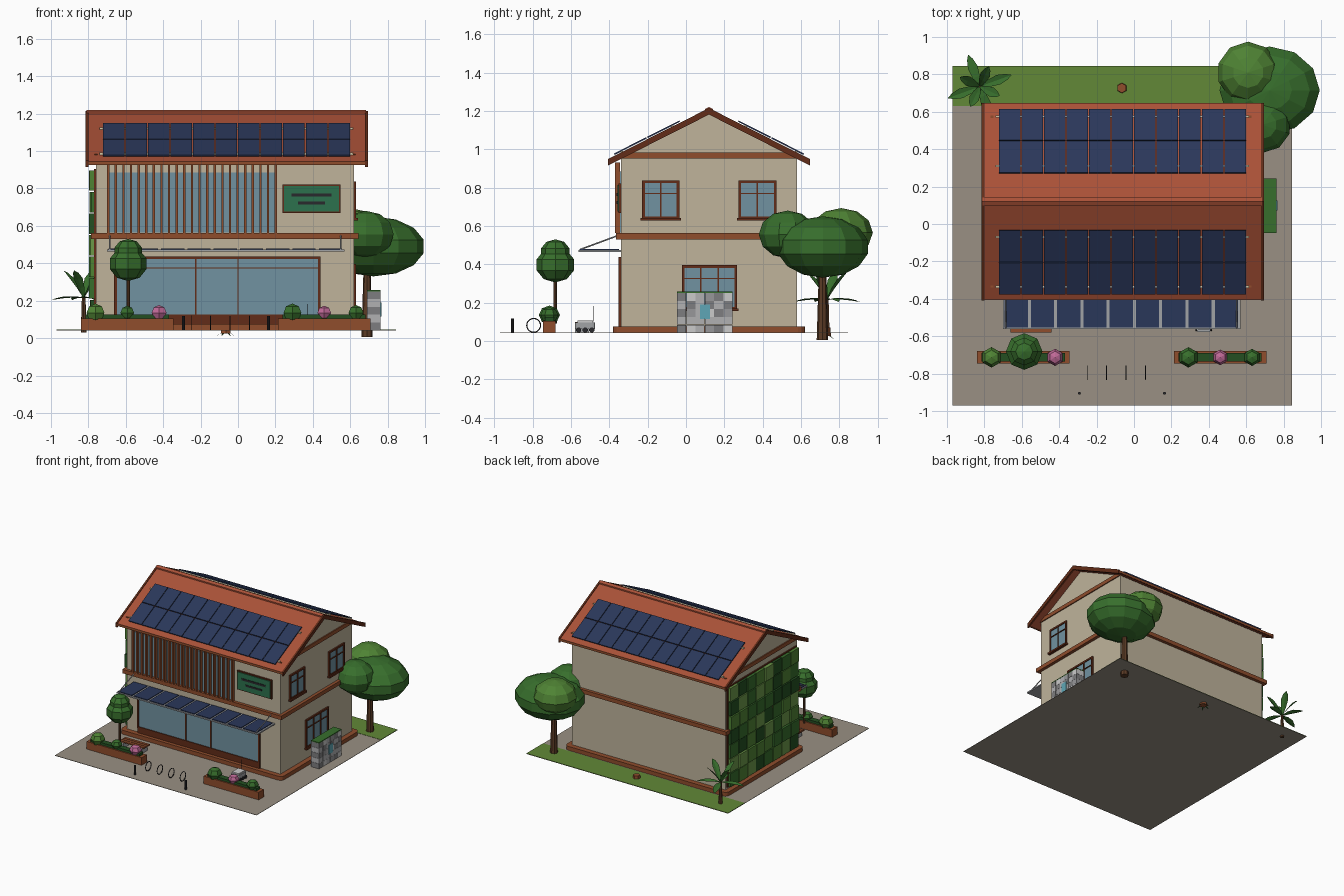
import bpy, bmesh, random
from math import pi, sin, cos, atan, radians
from mathutils import Matrix, Vector

if "Cube" in bpy.data.objects:
    bpy.data.objects.remove(bpy.data.objects["Cube"])

random.seed(4)
G = 0.043  # ground level
WX0, WX1, WY0, WY1 = -0.76, 0.62, -0.34, 0.58  # house walls
RY, RZ, SLOPE = 0.12, 1.21, 0.505  # roof ridge and pitch
PITCH = atan(SLOPE)


def mat(name, r, g, b):
    m = bpy.data.materials.new(name)
    m.diffuse_color = [(c / 255) ** 2.2 for c in (r, g, b)] + [1]
    m.use_nodes = True
    m.node_tree.nodes["Principled BSDF"].inputs["Base Color"].default_value = m.diffuse_color
    return m


WALL = mat("plaster", 190, 178, 154)
ROOF = mat("roof_tile", 168, 82, 58)
TRIM = mat("trim_brown", 142, 78, 48)
FRAME = mat("frame_brown", 98, 48, 30)
GLASS = mat("glass", 112, 145, 160)
SOLAR = mat("solar", 46, 58, 90)
METAL = mat("metal", 160, 162, 165)
DARK = mat("dark", 45, 45, 48)
PAVE = mat("paving", 152, 143, 130)
GRASS = mat("grass", 98, 135, 58)
BARK = mat("bark", 92, 62, 42)
SIGN = mat("sign_green", 48, 112, 78)
PINK = mat("pink_flowers", 190, 105, 150)
CREAM = mat("cream", 215, 200, 165)
TEAL = mat("teal", 95, 165, 180)
GREENS = [mat(f"green_{i}", *c) for i, c in enumerate(
    [(40, 80, 38), (58, 110, 48), (80, 130, 55), (108, 152, 74)])]
GREYS = [mat(f"grey_{i}", v, v, v + 2) for i, v in enumerate((125, 150, 175, 200))]


def finish(name, bm, m):
    me = bpy.data.meshes.new(name)
    bmesh.ops.recalc_face_normals(bm, faces=bm.faces)
    bm.to_mesh(me)
    bm.free()
    ob = bpy.data.objects.new(name, me)
    me.materials.append(m)
    bpy.context.collection.objects.link(ob)
    return ob


def boxes(name, m, *specs, bevel=0):
    """Boxes given as x0, x1, y0, y1, z0, z1."""
    bm = bmesh.new()
    for x0, x1, y0, y1, z0, z1 in specs:
        bmesh.ops.create_cube(bm, size=1, matrix=Matrix.Translation(
            ((x0 + x1) / 2, (y0 + y1) / 2, (z0 + z1) / 2)) @ Matrix.Diagonal((x1 - x0, y1 - y0, z1 - z0, 1)))
    if bevel:
        up = [e for e in bm.edges if abs(e.verts[0].co.z - e.verts[1].co.z) > 1e-4]
        bmesh.ops.bevel(bm, geom=up, offset=bevel, segments=3, affect='EDGES', profile=0.5)
    return finish(name, bm, m)


def prism(name, m, pts, x0, x1):
    """Extrude a (y, z) outline along x."""
    bm = bmesh.new()
    f = bm.faces.new([bm.verts.new((x0, y, z)) for y, z in pts])
    ext = bmesh.ops.extrude_face_region(bm, geom=[f])["geom"]
    bmesh.ops.translate(bm, vec=(x1 - x0, 0, 0), verts=[v for v in ext if isinstance(v, bmesh.types.BMVert)])
    return finish(name, bm, m)


def ball(name, m, c, r, seg=8, rings=5):
    bm = bmesh.new()
    bmesh.ops.create_uvsphere(bm, u_segments=seg, v_segments=rings, radius=1,
                              matrix=Matrix.Translation(c) @ Matrix.Diagonal((*r, 1)))
    return finish(name, bm, m)


def rod(name, m, a, b, r1, r2=None, seg=8):
    a, b = Vector(a), Vector(b)
    bm = bmesh.new()
    q = (b - a).to_track_quat('Z', 'Y').to_matrix().to_4x4()
    bmesh.ops.create_cone(bm, cap_ends=True, segments=seg, radius1=r1, radius2=r1 if r2 is None else r2,
                          depth=(b - a).length, matrix=Matrix.Translation((a + b) / 2) @ q)
    return finish(name, bm, m)


def leaves(name, m, base, specs, width):
    """Folded leaf blades: heading, rise angle, length."""
    bm = bmesh.new()
    for head, rise, length in specs:
        d, side = Vector((cos(head), sin(head), 0)), Vector((-sin(head), cos(head), 0))
        rows = []
        for t, w in ((0, .15), (.3, .75), (.6, 1), (.85, .6), (1, .05)):
            p = Vector(base) + d * length * cos(rise) * t
            p.z += length * (sin(rise) * t - .3 * t * t)
            s = side * width * w
            rows.append([bm.verts.new(q) for q in (p - s, p - Vector((0, 0, width * w * .3)), p + s)])
        for a, b in zip(rows, rows[1:]):
            for i in (0, 1):
                bm.faces.new((a[i], a[i + 1], b[i + 1], b[i]))
    return finish(name, bm, m)


# Site
boxes("paving", PAVE, (-0.97, 0.845, -0.97, 0.845, G - 0.003, G))
boxes("lawn", GRASS, (-0.97, 0.845, 0.63, 0.845, G - 0.002, G + 0.002))

# House body, plinth and bands
prism("house_walls", WALL, [(WY0, G), (WY1, G), (WY1, 0.955), (RY, 1.19), (WY0, 0.955)], WX0, WX1)
for n, o, z0, z1, bv in (("plinth", 0.04, G, 0.075, 0.035), ("floor_band", 0.025, 0.53, 0.562, 0),
                         ("top_band", 0.008, 0.953, 0.984, 0)):
    if n != "top_band":
        boxes(n, TRIM, (WX0 - o, WX1 + o, WY0 - o, WY1 + o, z0, z1), bevel=bv)
    else:
        boxes(n, TRIM, (WX0 - o, WX0 + .01, WY0, WY1, z0, z1), (WX1 - .01, WX1 + o, WY0, WY1, z0, z1))


# Roof slab, edge boards and ridge cap
def chevron(half, top, th):
    low = top - half * SLOPE
    return [(RY - half, low), (RY, top), (RY + half, low), (RY + half, low - th), (RY, top - th), (RY - half, low - th)]


prism("roof", ROOF, chevron(0.525, RZ, 0.02), -0.80, 0.68)
for n, x in (("left", -0.815), ("right", 0.68)):
    prism(n + "_barge_board", FRAME, chevron(0.528, RZ + 0.005, 0.034), x, x + 0.015)
boxes("eave_boards", TRIM, *[(-0.80, 0.68, y - .005, y + .005, 0.926, 0.945) for y in (RY - .522, RY + .522)])
prism("ridge_cap", ROOF, chevron(0.022, RZ + 0.01, 0.012), -0.81, 0.685)

# Roof solar panels on both slopes
for n, s in (("front", 1), ("back", -1)):
    bm = bmesh.new()
    for row in range(2):
        d = 0.237 + row * 0.173
        for i in range(11):
            at = Matrix.Translation((-0.725 + 0.1205 * (i + .5), RY - s * d, RZ - SLOPE * d + 0.014))
            bmesh.ops.create_cube(bm, size=1, matrix=at @ Matrix.Rotation(s * PITCH, 4, 'X')
                                  @ Matrix.Diagonal((0.115, 0.188, 0.008, 1)))
    finish(n + "_roof_panels", bm, SOLAR)
    for d in (0.19, 0.455):
        y, z = RY - s * d, RZ - SLOPE * d + 0.006
        boxes(n + "_panel_rail", CREAM, (-0.74, 0.615, y - .006, y + .006, z - .006, z + .006))

# Upper front glazing with vertical slats
boxes("upper_front_glass", GLASS, (-0.70, 0.205, WY0 - .006, WY0, 0.565, 0.885))
boxes("slats", TRIM, *[(-0.70 + i * .0407, -0.688 + i * .0407, WY0 - .03, WY0 - .004, 0.562, 0.93) for i in range(23)])

# Blank sign board with two bars
boxes("sign_border", FRAME, (0.237, 0.548, WY0 - .012, WY0, 0.668, 0.822))
boxes("sign_board", SIGN, (0.245, 0.54, WY0 - .018, WY0, 0.676, 0.814))
boxes("sign_bars", DARK, (0.285, 0.50, WY0 - .022, WY0, 0.757, 0.773), (0.32, 0.465, WY0 - .022, WY0, 0.715, 0.729))


# Windows: glass, outer frame and bars on the front (axis y) or right (axis x) wall
def window(name, axis, a0, a1, z0, z1, bars, transom):
    t = 0.007
    strips = [(a0 - t, a0 + t, z0, z1), (a1 - t, a1 + t, z0, z1), (a0 - t, a1 + t, z0 - t, z0 + t),
              (a0 - t, a1 + t, z1 - t, z1 + t), (a0, a1, transom - .003, transom + .003)]
    strips += [(b - .004, b + .004, z0, z1) for b in bars]

    def place(p, depth):
        u0, u1, v0, v1 = p
        return (u0, u1, WY0 - depth, WY0, v0, v1) if axis == 'y' else (WX1, WX1 + depth, u0, u1, v0, v1)
    boxes(name + "_glass", GLASS, place((a0, a1, z0, z1), 0.005))
    boxes(name + "_frame", FRAME, *[place(p, 0.012) for p in strips])
    if axis == 'x':
        boxes(name + "_sill", FRAME, place((a0 - .015, a1 + .015, z0 - .014, z0), 0.022))


window("shopfront", 'y', -0.655, 0.435, 0.118, 0.43, (-0.225, 0.0), 0.375)
boxes("shopfront_base", FRAME, (-0.66, 0.44, WY0 - .012, WY0, 0.075, 0.115))
window("side_window_front", 'x', -0.222, -0.042, 0.642, 0.83, (-0.132,), 0.77)
window("side_window_rear", 'x', 0.28, 0.465, 0.642, 0.83, (0.372,), 0.77)
window("side_window_low", 'x', -0.015, 0.26, 0.17, 0.388, (0.077, 0.168), 0.325)

# Front solar canopy with tie rods
boxes("canopy_frame", METAL, (-0.70, 0.57, -0.562, WY0, 0.464, 0.474))
boxes("canopy_panels", SOLAR, *[(-0.692 + i * .1405, -0.568 + i * .1405, -0.553, -0.35, 0.474, 0.48) for i in range(9)])
for x in (-0.685, 0.55):
    rod("canopy_tie", METAL, (x, -0.555, 0.476), (x, WY0 - .02, 0.548), 0.004, seg=6)

# Living wall on the left side
for k, m in enumerate(GREENS):
    cells = []
    for j in range(7):
        for i in range(8):
            if (i * 3 + j * 5 + (i * j) % 3) % 4 == k:
                y, z = -0.32 + i * .11, 0.095 + j * .1155
                cells.append((-0.786 - random.uniform(0, .012), WX0, y, y + .104, z, z + .109))
    boxes(f"living_wall_{k}", m, *cells)
boxes("living_wall_backing", FRAME, (WX0 - .01, WX0, -0.325, 0.565, 0.09, 0.905))

# Block screen on the right with a planted top
for k, m in enumerate(GREYS):
    cells = [(0.69, 0.762, -0.047 + i * .0485, 0.0005 + i * .0485, G + j * .0415, G + .0405 + j * .0415)
             for j in range(5) for i in range(6) if (i * 3 + j * 2 + i * j) % 4 == k]
    boxes(f"block_screen_{k}", m, *cells)
boxes("screen_opening", TEAL, (0.69, 0.766, 0.073, 0.125, 0.115, 0.19))
boxes("screen_top", GREENS[1], (0.69, 0.762, -0.047, 0.243, 0.25, 0.257))

# Planters with hedge and bushes
for n, x0 in (("left", -0.84), ("right", 0.213)):
    boxes(n + "_planter", TRIM, (x0, x0 + .495, -0.745, -0.68, G, 0.105))
    boxes(n + "_hedge", GREENS[0], (x0 + .025, x0 + .47, -0.735, -0.69, 0.10, 0.125))
    for i, (m, r) in enumerate(((GREENS[2 if x0 < 0 else 1], .055), (GREENS[1] if x0 < 0 else PINK, .042),
                                (PINK if x0 < 0 else GREENS[1], .046))):
        ball(f"{n}_bush_{i}", m, (x0 + .078 + i * .17, -0.713, 0.135), (r, r, r * .9), 6, 4)

# Topiary
TX, TY = -0.587, -0.682
rod("topiary_trunk", BARK, (TX, TY, 0.09), (TX, TY, 0.36), 0.009)
ball("topiary_lower", GREENS[1], (TX, TY, 0.397), (.103, .103, .092))
ball("topiary_upper", GREENS[1], (TX, TY, 0.462), (.078, .078, .068))

# Cycle hoops and bollards
for i in range(4):
    bpy.ops.mesh.primitive_torus_add(major_radius=0.036, minor_radius=0.003, major_segments=20, minor_segments=6,
                                     location=(-0.25 + i * .1035, -0.795, G + .038), rotation=(0, pi / 2, 0))
    bpy.context.object.name = f"cycle_hoop_{i}"
    bpy.context.object.data.materials.append(DARK)
for x in (-0.292, 0.163):
    rod("bollard", DARK, (x, -0.905, G), (x, -0.905, 0.118), 0.008)

# Bench
boxes("bench_seat", TRIM, *[(-0.66, -0.44, y, y + .022, 0.088, 0.098) for y in (-.58, -.553, -.526)])
boxes("bench_legs", METAL, *[(x, x + .014, -0.578, -0.506, G, 0.088) for x in (-0.64, -0.474)])

# Small delivery cart with wheels and a mast
boxes("cart_body", METAL, (0.335, 0.41, -0.578, -0.475, 0.062, 0.095), bevel=0.012)
boxes("cart_lid", GREYS[3], (0.342, 0.403, -0.565, -0.485, 0.095, 0.106))
for y in (-0.56, -0.526, -0.492):
    rod("cart_wheels", DARK, (0.328, y, G + .014), (0.417, y, G + .014), 0.014, seg=10)
rod("cart_mast", DARK, (0.372, -0.482, 0.10), (0.372, -0.482, 0.182), 0.0015, seg=5)

# Round tree behind the house
rod("tree_trunk", BARK, (0.69, 0.712, 0.005), (0.69, 0.712, 0.40), 0.03, 0.018)
ball("tree_crown_main", GREENS[1], (0.725, 0.715, 0.49), (.275, .24, .16), 12, 7)
ball("tree_crown_front", GREENS[1], (0.685, 0.53, 0.555), (.155, .15, .125), 10, 6)
ball("tree_crown_back", GREENS[2], (0.61, 0.81, 0.565), (.165, .165, .128), 10, 6)

# Broad-leaved plant in the back left corner
rod("plant_stem", BARK, (-0.825, 0.735, 0.03), (-0.825, 0.735, 0.22), 0.016, 0.010, 7)
leaves("plant_leaves", GREENS[1], (-0.825, 0.735, 0.215),
       [(radians(20 + i * 45), radians(62 if i % 2 else 14), 0.185 if i % 2 == 0 else 0.25) for i in range(8)], 0.027)

# Cut stump with roots just under the lawn
rod("stump", TRIM, (-0.065, 0.727, 0.025), (-0.065, 0.727, 0.07), 0.03, 0.026, 6)
leaves("stump_roots", GREENS[0], (-0.065, 0.727, 0.036), [(i * pi / 3, radians(-12), 0.05) for i in range(6)], 0.006)
